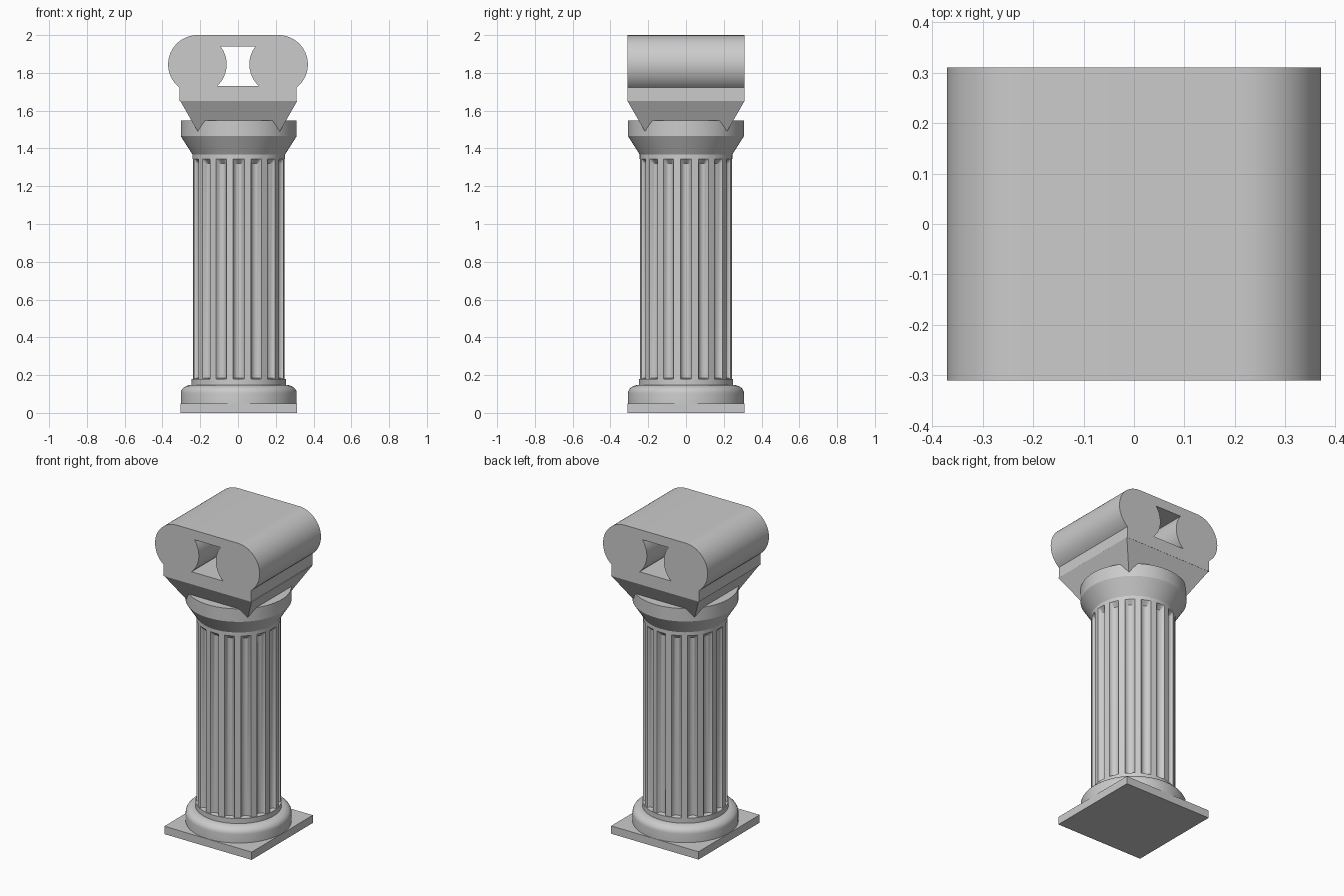
import bpy, bmesh
from math import sin, cos, pi, radians, sqrt, acos, asin

if "Cube" in bpy.data.objects:
    bpy.data.objects.remove(bpy.data.objects["Cube"])

stone = bpy.data.materials.new("grey_stone")
stone.use_nodes = True
GREY = (0.6, 0.6, 0.6, 1)
stone.diffuse_color = GREY
stone.node_tree.nodes["Principled BSDF"].inputs["Base Color"].default_value = GREY

CX = 0.004      # column axis
HALF = 0.309    # half width of the square plinth and abacus


def finish(obj, angle=30):
    obj.data.materials.clear()
    obj.data.materials.append(stone)
    bpy.ops.object.select_all(action='DESELECT')
    obj.select_set(True)
    bpy.context.view_layer.objects.active = obj
    bpy.ops.object.shade_smooth_by_angle(angle=radians(angle))


def loft(name, rings, angle=30):
    """Skin a stack of closed rings and cap both ends."""
    bm = bmesh.new()
    loops = [[bm.verts.new(p) for p in ring] for ring in rings]
    n = len(loops[0])
    for low, high in zip(loops, loops[1:]):
        for i in range(n):
            j = (i + 1) % n
            bm.faces.new((low[i], low[j], high[j], high[i]))
    bm.faces.new(loops[0][::-1])
    bm.faces.new(loops[-1])
    mesh = bpy.data.meshes.new(name)
    bm.to_mesh(mesh)
    bm.free()
    obj = bpy.data.objects.new(name, mesh)
    bpy.context.collection.objects.link(obj)
    finish(obj, angle)


def circle(r, z, n=64):
    return [(CX + r * cos(2 * pi * i / n), r * sin(2 * pi * i / n), z) for i in range(n)]


def square(h, z):
    return [(CX + sx * h, sy * h, z) for sx, sy in ((-1, -1), (1, -1), (1, 1), (-1, 1))]


# Square plinth
loft("plinth", [square(HALF, 0), square(HALF, 0.05)])

# Round base moulding with a rounded shoulder, and the collar above it
shoulder = [circle(0.25 + 0.057 * cos(a), 0.105 + 0.043 * sin(a))
            for a in (radians(15 * k) for k in range(7))]
loft("base_moulding", [circle(0.307, 0.045)] + shoulder)
loft("base_collar", [circle(0.25, 0.14), circle(0.25, 0.18)])

# Fluted shaft: sixteen grooves, closed at both ends
FLUTES, STEPS, R = 16, 8, 0.245


def fluted(depth, z):
    ring = []
    for f in range(FLUTES):
        for k in range(STEPS + 1):
            t = -cos(pi * k / STEPS)
            a = 2 * pi * f / FLUTES + radians(6.9) * t
            r = R - depth * sqrt(max(0, 1 - t * t))
            ring.append((CX + r * cos(a), r * sin(a), z))
    return ring


loft("shaft", [fluted(0, 0.17), fluted(0, 0.18), fluted(0.026, 0.184),
               fluted(0.026, 1.32), fluted(0, 1.345), fluted(0, 1.37)], 35)

# Flared round capital
loft("capital", [circle(0.24, 1.36), circle(0.307, 1.465), circle(0.307, 1.548)], 25)

# Tapered square block that sinks into the capital
loft("tapered_block", [square(0.2, 1.46), square(HALF, 1.65)])

# Scroll and abacus: one outline with a waisted opening, extruded front to back
SX, SZ, SR = 0.215, 1.845, 0.155


def arc(start, end, n=24):
    return [(SX + SR * cos(start + (end - start) * k / n),
             SZ + SR * sin(start + (end - start) * k / n)) for k in range(n + 1)]


def mirrored(side):
    return side + [(-x, z) for x, z in reversed(side)]


outline = mirrored(arc(pi / 2, -acos((HALF - SX) / SR)) + [(HALF, 1.65)])
opening = mirrored(arc(pi - asin(0.095 / SR), pi + asin(0.115 / SR), 14))

curve = bpy.data.curves.new("scroll", 'CURVE')
curve.dimensions = '2D'
curve.fill_mode = 'BOTH'
curve.extrude = 0.31
for points in (outline, opening):
    spline = curve.splines.new('POLY')
    spline.points.add(len(points) - 1)
    for p, (x, z) in zip(spline.points, points):
        p.co = (x, z, 0, 1)
    spline.use_cyclic_u = True
scroll = bpy.data.objects.new("scroll", curve)
bpy.context.collection.objects.link(scroll)
scroll.rotation_euler.x = pi / 2
bpy.ops.object.select_all(action='DESELECT')
scroll.select_set(True)
bpy.context.view_layer.objects.active = scroll
bpy.ops.object.convert(target='MESH')
scroll = bpy.context.view_layer.objects.active
bm = bmesh.new()
bm.from_mesh(scroll.data)
bmesh.ops.remove_doubles(bm, verts=bm.verts, dist=0.0001)
bmesh.ops.recalc_face_normals(bm, faces=bm.faces)
bm.to_mesh(scroll.data)
bm.free()
finish(scroll)
